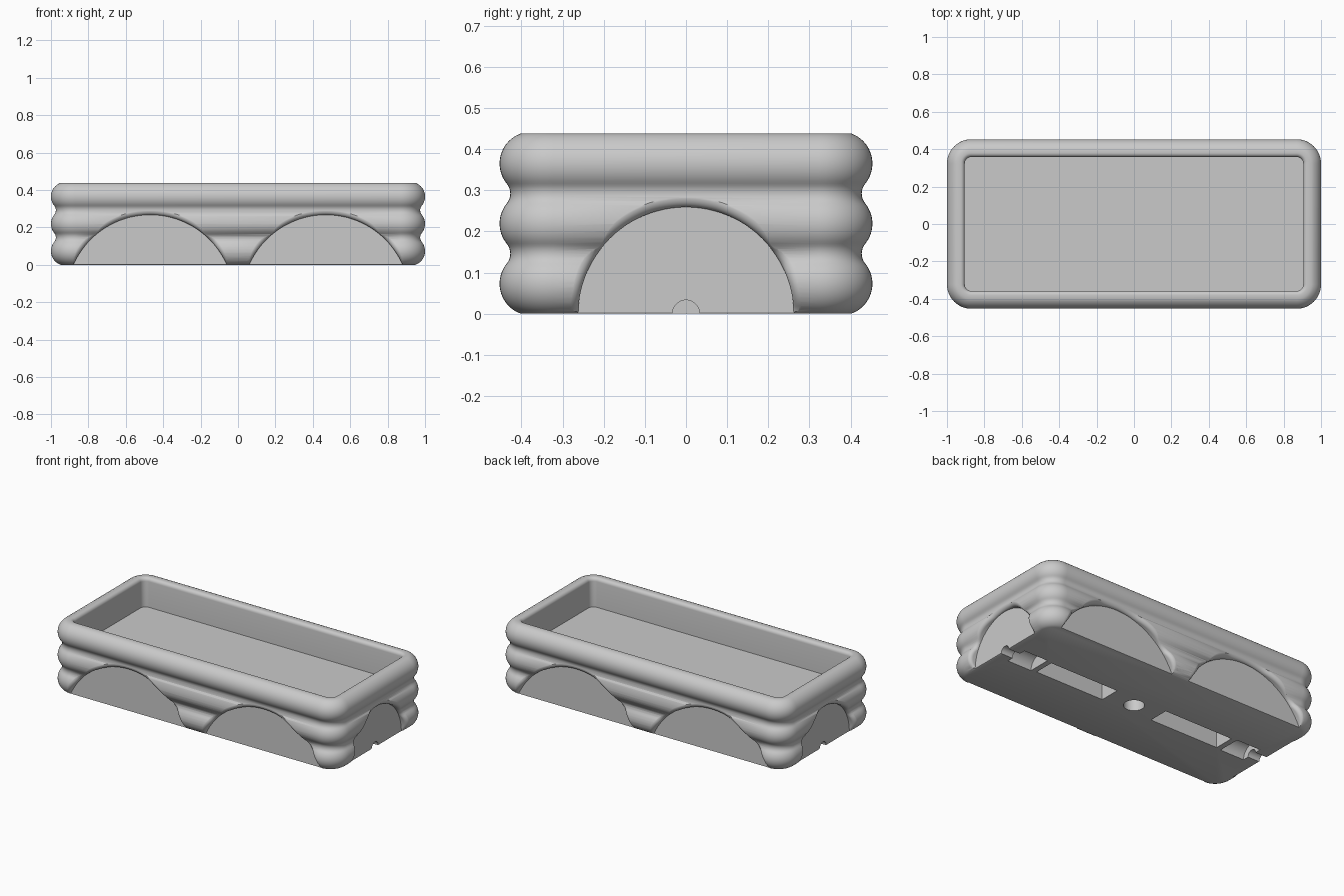
import bpy, bmesh
from math import sin, cos, pi, radians, sqrt, hypot
from mathutils import Matrix, Vector

cube = bpy.data.objects.get("Cube")
if cube:
    bpy.data.objects.remove(cube, do_unlink=True)

HALF_X, HALF_Y, CORNER = 1.0, 0.453, 0.13   # outer plan
BULGE, COVE, STEP = 0.0775, 0.0379, 0.073   # bulge radius, groove radius, half bulge spacing
GROOVE = sqrt((BULGE + COVE) ** 2 - STEP ** 2)
HEIGHT = 6 * STEP
FLOOR_Z, PANEL = 0.255, 0.047               # tray floor height, arch panel inset

grey = bpy.data.materials.new("light_grey")
grey.use_nodes = True
grey.diffuse_color = (0.59, 0.59, 0.59, 1)
grey.node_tree.nodes["Principled BSDF"].inputs["Base Color"].default_value = grey.diffuse_color


def wall_inset(z):
    """Inset of the bulged outer wall at a height: three bulges joined by coves."""
    z = min(max(z, 0), HEIGHT)
    h = abs(z % (2 * STEP) - STEP)
    outer_end = z < STEP or z > HEIGHT - STEP
    if outer_end or h < BULGE * STEP / hypot(GROOVE, STEP):
        return BULGE - sqrt(BULGE ** 2 - h ** 2)
    return BULGE - GROOVE + sqrt(COVE ** 2 - (STEP - h) ** 2)


def make_object(name, bm):
    bmesh.ops.recalc_face_normals(bm, faces=bm.faces)
    mesh = bpy.data.meshes.new(name)
    bm.to_mesh(mesh)
    bm.free()
    obj = bpy.data.objects.new(name, mesh)
    bpy.context.collection.objects.link(obj)
    return obj


def loft(name, rings):
    """Skin a stack of equal-length point rings and cap both ends."""
    bm = bmesh.new()
    rows = [[bm.verts.new(p) for p in ring] for ring in rings]
    n = len(rows[0])
    for a, b in zip(rows, rows[1:]):
        for i in range(n):
            j = (i + 1) % n
            bm.faces.new((a[i], a[j], b[j], b[i]))
    bm.faces.new(rows[0])
    bm.faces.new(rows[-1])
    return make_object(name, bm)


def circle(n):
    return [2 * pi * i / n for i in range(n)]


def rounded_rect(inset, z, steps=12):
    r = CORNER - inset
    pts = []
    for q, (sx, sy) in enumerate(((1, 1), (-1, 1), (-1, -1), (1, -1))):
        cx, cy = sx * (HALF_X - CORNER), sy * (HALF_Y - CORNER)
        for k in range(steps + 1):
            a = (q + k / steps) * pi / 2
            pts.append((cx + r * cos(a), cy + r * sin(a), z))
    return pts


# Bulged wall, rounded inner lip and sunken floor
profile = [(wall_inset(HEIGHT * k / 72), HEIGHT * k / 72) for k in range(73)]
lip = 0.022
for k in range(7):
    a = k / 6 * pi / 2
    profile.append((0.073 + lip * sin(a), HEIGHT - lip + lip * cos(a)))
profile.append((0.073 + lip, FLOOR_Z))
tray = loft("planter_tray", [rounded_rect(i, z) for i, z in profile])
tray.data.materials.append(grey)


def arch_cutter(reach, radius, cz, turn, shift):
    """Arch-shaped cutter whose rounded mouth follows the bulged wall."""
    spin = Matrix.Rotation(turn, 3, "Z")
    flare, steps = 0.025, 8

    def ring(radius_add, depth_at):
        pts = []
        for t in circle(160):
            inset = min(wall_inset(cz + (radius + flare) * sin(t)), PANEL - 0.004)
            r = radius + radius_add
            pts.append(spin @ Vector((shift + r * cos(t), -depth_at(inset), cz + r * sin(t))))
        return pts

    rings = [ring(0, lambda inset: reach - PANEL)]
    for k in range(steps + 1):
        a = k / steps * pi / 2

        def mouth(inset):
            rise = min(flare, 0.95 * (PANEL - inset))
            return reach + 0.0005 - inset - rise * (1 - sin(a))
        rings.append(ring(flare * (1 - cos(a)), mouth))
    rings.append(ring(flare, lambda inset: reach + 0.06))
    return loft("arch_cutter", rings)


def box_cutter(x0, x1, half_y, top):
    corners = ((x0, -half_y), (x1, -half_y), (x1, half_y), (x0, half_y))
    return loft("slot_cutter", [[(x, y, z) for x, y in corners] for z in (-0.1, top)])


def rod_cutter(x0, x1, r):
    return loft("channel_cutter",
                [[(x, r * cos(t), r * sin(t)) for t in circle(48)] for x in (x0, x1)])


# Arched side and end panels
cutters = []
for turn in (0, pi):
    cutters += [arch_cutter(HALF_Y, 0.448, -0.181, turn, s * 0.47) for s in (-1, 1)]
    cutters.append(arch_cutter(HALF_X, 0.262, -0.003, turn + pi / 2, 0))

# Underside slots, end channels and centre drain
for s in (-1, 1):
    cutters.append(box_cutter(s * 0.18, s * 0.665, 0.065, 0.15))
    cutters.append(rod_cutter(s * 0.70, s * 0.87, 0.073))
    cutters.append(rod_cutter(s * 0.80, s * 1.1, 0.033))
cutters.append(loft("drain_cutter", [[(0.06 * cos(t), 0.06 * sin(t), z)
                                      for t in circle(48)] for z in (-0.1, 0.15)]))

bpy.ops.object.select_all(action="DESELECT")
bpy.context.view_layer.objects.active = tray
tray.select_set(True)
for cutter in cutters:
    mod = tray.modifiers.new("cut", "BOOLEAN")
    mod.operation, mod.solver, mod.object = "DIFFERENCE", "EXACT", cutter
    bpy.ops.object.modifier_apply(modifier=mod.name)
    bpy.data.objects.remove(cutter, do_unlink=True)

bpy.ops.object.shade_smooth_by_angle(angle=radians(35))
